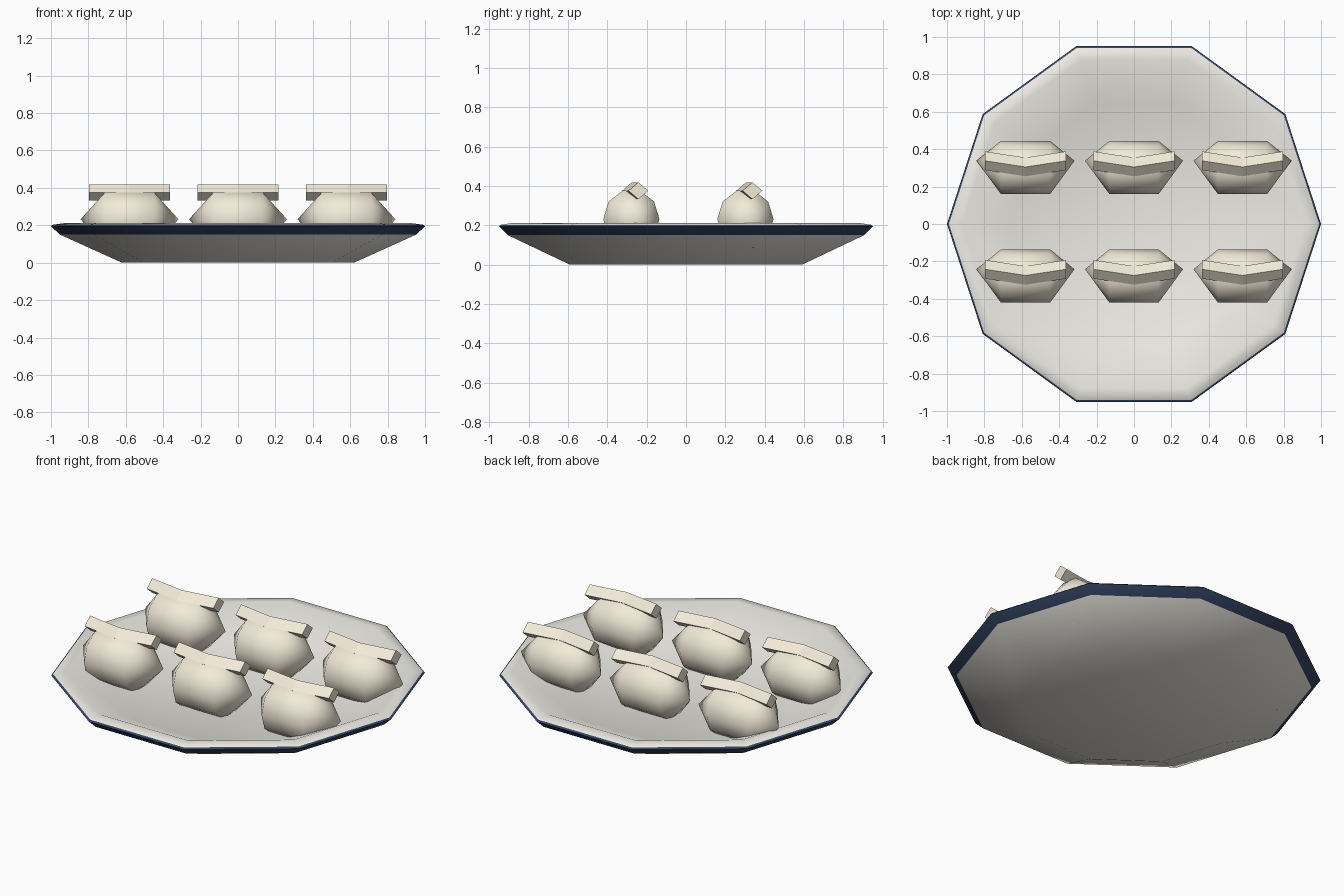
import bpy, bmesh, math
from mathutils import Matrix

if "Cube" in bpy.data.objects:
    bpy.data.objects.remove(bpy.data.objects["Cube"])


def material(name, rgb):
    m = bpy.data.materials.new(name)
    m.diffuse_color = (*rgb, 1)
    m.use_nodes = True
    m.node_tree.nodes["Principled BSDF"].inputs["Base Color"].default_value = m.diffuse_color
    return m


cream = material("dough_cream", (0.89, 0.83, 0.69))
glaze = material("plate_glaze", (0.86, 0.84, 0.78))
navy = material("rim_navy", (0.035, 0.06, 0.13))


def finish(bm, name, mats, angle=None):
    bmesh.ops.recalc_face_normals(bm, faces=bm.faces)
    me = bpy.data.meshes.new(name)
    bm.to_mesh(me)
    bm.free()
    for m in mats:
        me.materials.append(m)
    ob = bpy.data.objects.new(name, me)
    bpy.context.collection.objects.link(ob)
    if angle:
        bpy.ops.object.select_all(action='DESELECT')
        ob.select_set(True)
        bpy.context.view_layer.objects.active = ob
        bpy.ops.object.shade_smooth_by_angle(angle=math.radians(angle))
    return ob


def bend(bm):
    # crescent curve: ends swing towards the back
    for v in bm.verts:
        v.co.y += 0.7 * v.co.x ** 2


# plate: ten-sided revolved profile, navy band around the edge
SIDES = 10
profile = [(0.62, 0), (0.952, 0.15), (1.0, 0.195), (0.99, 0.203),
           (0.92, 0.213), (0.68, 0.11)]
bm = bmesh.new()
rings = [[bm.verts.new((r * math.cos(i * math.tau / SIDES),
                        r * math.sin(i * math.tau / SIDES), z))
          for i in range(SIDES)] for r, z in profile]
for k in range(len(rings) - 1):
    for i in range(SIDES):
        j = (i + 1) % SIDES
        f = bm.faces.new((rings[k][i], rings[k][j],
                          rings[k + 1][j], rings[k + 1][i]))
        f.material_index = 1 if k in (1, 2) else 0
bm.faces.new(rings[0])
bm.faces.new(rings[-1])
finish(bm, "plate", [glaze, navy], 35)

# dumplings: two rows of three, each a curved body and a pleated ridge
n = 0
for y in (-0.29, 0.29):
    for x in (-0.58, 0, 0.58):
        n += 1
        # body: stretched low-poly ball with its poles along x
        bm = bmesh.new()
        shape = (Matrix.Diagonal((0.262, 0.165, 0.175, 1))
                 @ Matrix.Rotation(math.pi / 2, 4, 'Y'))
        bmesh.ops.create_uvsphere(bm, u_segments=10, v_segments=3, radius=1,
                                  matrix=shape)
        bend(bm)
        body = finish(bm, f"dumpling_body_{n}", [cream], 70)
        body.location = (x, y, 0.232)

        # ridge: diamond section swept through three stations
        bm = bmesh.new()
        section = [(0, 0.043), (0.05, 0), (0, -0.043), (-0.05, 0)]
        st = [[bm.verts.new((sx, a, b)) for a, b in section]
              for sx in (-0.217, 0, 0.217)]
        for s, t in zip(st, st[1:]):
            for i in range(4):
                j = (i + 1) % 4
                bm.faces.new((s[i], s[j], t[j], t[i]))
        bm.faces.new(st[0])
        bm.faces.new(st[-1])
        bend(bm)
        ridge = finish(bm, f"dumpling_ridge_{n}", [cream])
        ridge.location = (x, y + 0.015, 0.376)
